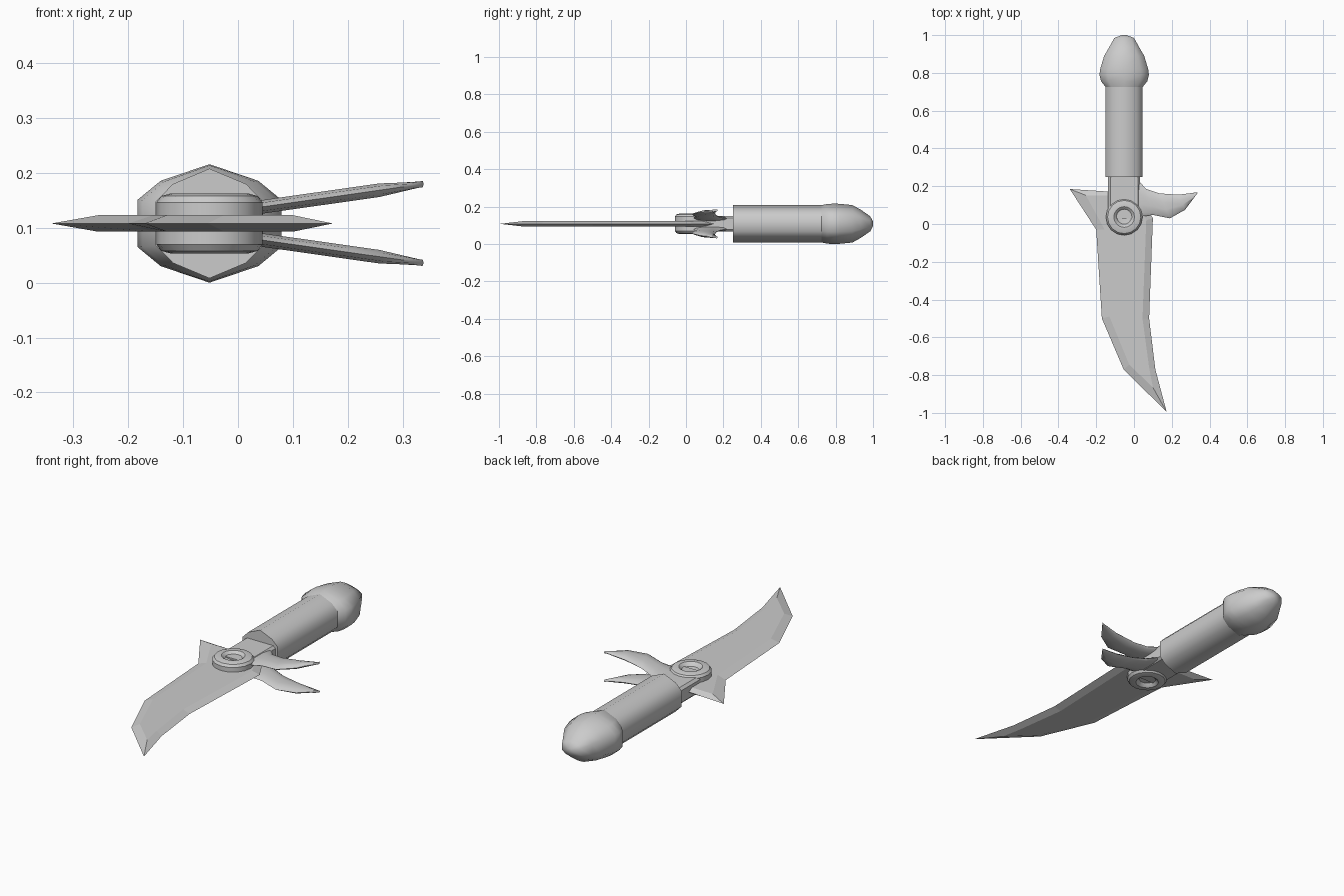
import bpy, bmesh, math

if "Cube" in bpy.data.objects:
    bpy.data.objects.remove(bpy.data.objects["Cube"])

C = 0.108     # height of the knife's mid plane
AX = -0.052   # x of the handle axis


def loft(name, rings, angle=35):
    """Skin closed rings of equal point count and cap both ends."""
    bm = bmesh.new()
    rows = [[bm.verts.new(p) for p in ring] for ring in rings]
    n = len(rows[0])
    for a, b in zip(rows, rows[1:]):
        for i in range(n):
            j = (i + 1) % n
            bm.faces.new((a[i], a[j], b[j], b[i]))
    bm.faces.new(rows[0])
    bm.faces.new(rows[-1])
    bmesh.ops.recalc_face_normals(bm, faces=bm.faces)
    mesh = bpy.data.meshes.new(name)
    bm.to_mesh(mesh)
    bm.free()
    ob = bpy.data.objects.new(name, mesh)
    bpy.context.collection.objects.link(ob)
    if angle:
        bpy.ops.object.select_all(action='DESELECT')
        bpy.context.view_layer.objects.active = ob
        ob.select_set(True)
        bpy.ops.object.shade_smooth_by_angle(angle=math.radians(angle))
    return ob


# Blade: sharp outline on the mid plane, bevelled up to flat faces
edge = [(-0.34, 0.185), (-0.2, -0.03), (-0.17, -0.5), (-0.055, -0.77), (0.173, -0.995),
        (0.113, -0.77), (0.08, -0.5), (0.1, 0.03), (0.02, 0.172), (-0.14, 0.172)]
flat = [(-0.255, 0.152), (-0.155, -0.03), (-0.13, -0.49), (-0.025, -0.745), (0.1, -0.865),
        (0.08, -0.76), (0.045, -0.5), (0.065, 0.02), (0.0, 0.15), (-0.14, 0.15)]
loft("blade", [[(x, y, C + 0.015) for x, y in flat],
               [(x, y, C) for x, y in edge],
               [(x, y, C - 0.015) for x, y in flat]], angle=0)

# Grip and pommel: ten-sided section, scaled along y
half = [(0, 1), (0.68, 0.72), (1, 0.4), (1, -0.4), (0.68, -0.72)]
section = half + [(-x, -z) for x, z in half]


def stations(rows):
    return [[(AX + x * sx, y, C + z * sz) for x, z in section] for y, sx, sz in rows]


loft("grip", stations([(0.25, 0.098, 0.1), (0.76, 0.098, 0.1)]), 50)
loft("pommel", stations([(0.725, 0.098, 0.1), (0.755, 0.122, 0.106), (0.79, 0.131, 0.108),
                         (0.82, 0.127, 0.107), (0.89, 0.106, 0.1), (0.935, 0.08, 0.075),
                         (0.985, 0.052, 0.04), (1.0, 0.012, 0.012)]), 50)

# Bolster joining the hub to the grip
box = [(-0.085, -0.03), (-0.073, -0.042), (0.073, -0.042), (0.085, -0.03),
       (0.085, 0.03), (0.073, 0.042), (-0.073, 0.042), (-0.085, 0.03)]
loft("bolster", [[(AX + x, y, C + z) for x, z in box] for y in (0.03, 0.27)])

# Pivot hub: round disc with a raised ring and dished centre on both faces
prof = [(0.015, 0.034), (0.038, 0.038), (0.048, 0.05), (0.055, 0.055),
        (0.07, 0.055), (0.088, 0.05), (0.097, 0.038)]
prof += [(r, -h) for r, h in reversed(prof)]
N = 16
loft("pivot_hub", [[(AX + r * math.cos(2 * math.pi * i / N),
                     0.037 + r * math.sin(2 * math.pi * i / N), C + h)
                    for i in range(N)] for r, h in prof])

# Guard prongs: paired upper and lower edge points, curved and splayed apart
pairs = [((-0.03, 0.22), (-0.03, 0.03)), ((0.028, 0.225), (0.04, 0.04)),
         ((0.065, 0.185), (0.1, 0.048)), ((0.135, 0.162), (0.19, 0.03)),
         ((0.235, 0.155), (0.27, 0.075)), ((0.336, 0.168), (0.315, 0.135)),
         ((0.338, 0.168), (0.334, 0.16))]
for side, label in ((1, "top"), (-1, "bottom")):
    rings = []
    for k, ((ux, uy), (lx, ly)) in enumerate(pairs):
        t = 0.013 if k < 5 else 0.006
        ring = []
        for i in range(10):
            a = 2 * math.pi * i / 10
            f = 0.5 + 0.5 * math.cos(a)
            x, y = lx + (ux - lx) * f, ly + (uy - ly) * f
            z = 0.024 + 0.142 * x + t * math.sin(a)
            ring.append((x, y, C + side * z))
        rings.append(ring)
    loft("guard_prong_" + label, rings, 45)
